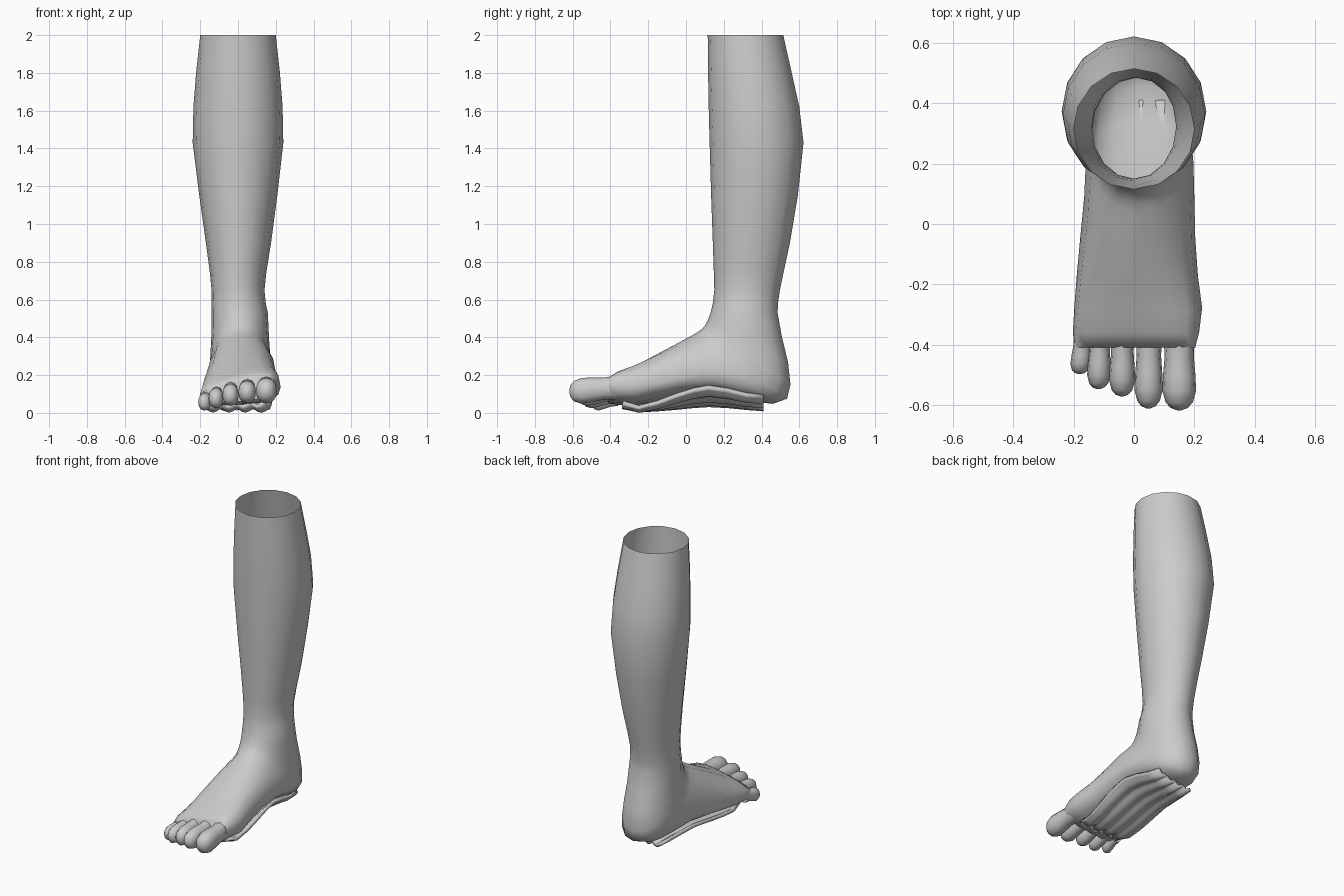
import bpy, bmesh, math

def power(v, e):
    return math.copysign(abs(v) ** e, v)

def section(top, bottom, x0, x1, wide=0.5, e=1.0, tilt_top=0.0, tilt_bottom=0.0, n=16):
    """Closed ring between two side-view points, with its own width and tilt."""
    xc, hw, pts = (x0 + x1) / 2, (x1 - x0) / 2, []
    for i in range(n):
        a = 2 * math.pi * i / n
        u, v = power(math.cos(a), e), power(math.sin(a), e)
        p = wide - wide * u if u > 0 else wide - (1 - wide) * u
        y = top[0] + (bottom[0] - top[0]) * p
        z = top[1] + (bottom[1] - top[1]) * p
        z += (tilt_top * (1 - p) + tilt_bottom * p) * v
        pts.append((xc + hw * v, y, z))
    return pts

def finish(name, bm, angle=60):
    bmesh.ops.recalc_face_normals(bm, faces=bm.faces)
    mesh = bpy.data.meshes.new(name)
    bm.to_mesh(mesh)
    bm.free()
    obj = bpy.data.objects.new(name, mesh)
    bpy.context.collection.objects.link(obj)
    bpy.ops.object.select_all(action='DESELECT')
    obj.select_set(True)
    bpy.context.view_layer.objects.active = obj
    bpy.ops.object.shade_smooth_by_angle(angle=math.radians(angle))
    return obj

def loft(name, rings, cap_end=True):
    bm = bmesh.new()
    loops = [[bm.verts.new(p) for p in r] for r in rings]
    n = len(loops[0])
    for a, b in zip(loops, loops[1:]):
        for i in range(n):
            j = (i + 1) % n
            bm.faces.new((a[i], a[j], b[j], b[i]))
    if cap_end:
        bm.faces.new(loops[-1])
    return finish(name, bm)

# Leg stations: height, front y, back y, left x, right x
leg = [
    (2.00, .115, .515, -.200, .200), (1.80, .117, .560, -.222, .222),
    (1.62, .120, .600, -.236, .236), (1.43, .125, .622, -.240, .240),
    (1.15, .133, .592, -.205, .208), (0.90, .142, .550, -.170, .175),
    (0.75, .147, .518, -.150, .151), (0.65, .150, .497, -.140, .140),
    (0.58, .142, .487, -.139, .147), (0.53, .130, .485, -.140, .158),
]
# Foot stations: top y,z, bottom y,z, left x, right x, widest, squareness, tilts
foot = [
    (.115, .490, .508, .400, -.140, .162, .50, 1.0, 0, 0),
    (.100, .462, .540, .270, -.143, .166, .50, .95, 0, 0),
    (.085, .445, .553, .150, -.147, .172, .52, .92, 0, 0),
    (.065, .430, .535, .075, -.150, .180, .55, .90, 0, 0),
    (.040, .415, .460, .048, -.155, .190, .58, .88, 0, .01),
    (.000, .393, .340, .062, -.160, .197, .60, .85, 0, .02),
    (-.06, .360, .170, .092, -.165, .200, .66, .82, 0, .035),
    (-.14, .318, .000, .085, -.178, .203, .70, .80, .01, .035),
    (-.22, .275, -.15, .062, -.190, .212, .68, .78, .02, .025),
    (-.29, .238, -.27, .042, -.198, .226, .62, .76, .03, .015),
    (-.36, .205, -.36, .045, -.203, .216, .55, .72, .04, .012),
    (-.41, .170, -.41, .060, -.196, .203, .50, .70, .04, .018),
]
rings = [section((f, z), (b, z), l, r) for z, f, b, l, r in leg]
rings += [section((a, b), (c, d), *rest) for a, b, c, d, *rest in foot]
loft("leg_and_foot", rings)

# Toes: base x, tip x, tip y, half width, base z, pad z, half height
toes = [
    ("big_toe", .150, .150, -.618, .056, .135, .115, .068),
    ("second_toe", .050, .048, -.612, .047, .130, .108, .060),
    ("third_toe", -.038, -.040, -.572, .043, .120, .092, .058),
    ("fourth_toe", -.112, -.118, -.548, .039, .100, .075, .053),
    ("little_toe", -.168, -.180, -.498, .034, .080, .055, .045),
]
for name, xa, xb, tip, hw, za, zb, hh in toes:
    rings = []
    for t, s in ((0, .95), (.3, .86), (.55, .96), (.75, 1), (.9, .8), (.97, .5), (1, .12)):
        x = xa + (xb - xa) * t
        y = -.36 + (tip + .36) * t
        z = za + (zb - za) * min(1, t * 1.2)
        h = hh * s
        rings.append(section((y, z + h), (y, z - h), x - hw * s, x + hw * s, .5, .9, n=12))
    loft(name, rings)

# Ribbed muscle sheet under the arch: y, left x, right x, left z, right z
sheet = [
    (-.335, -.16, .14, .040, .045), (-.25, -.175, .165, .022, .020),
    (-.15, -.170, .175, .028, .046), (-.05, -.160, .180, .036, .085),
    (.04, -.150, .180, .045, .115), (.12, -.140, .180, .050, .130),
    (.22, -.130, .175, .045, .115), (.32, -.115, .165, .035, .090),
    (.41, -.100, .150, .028, .082),
]
bm = bmesh.new()
cols = 24
rows = []
for y, l, r, zl, zr in sheet:
    row = []
    for i in range(cols + 1):
        t = i / cols
        z = zl + (zr - zl) * t ** 2.5 + .009 * math.cos(t * 8 * math.pi)
        row.append(bm.verts.new((l + (r - l) * t, y, z)))
    rows.append(row)
for a, b in zip(rows, rows[1:]):
    for i in range(cols):
        bm.faces.new((a[i], a[i + 1], b[i + 1], b[i]))
sole = finish("sole_muscles", bm, 40)
mod = sole.modifiers.new("thickness", 'SOLIDIFY')
mod.thickness = .022
mod.offset = 0
